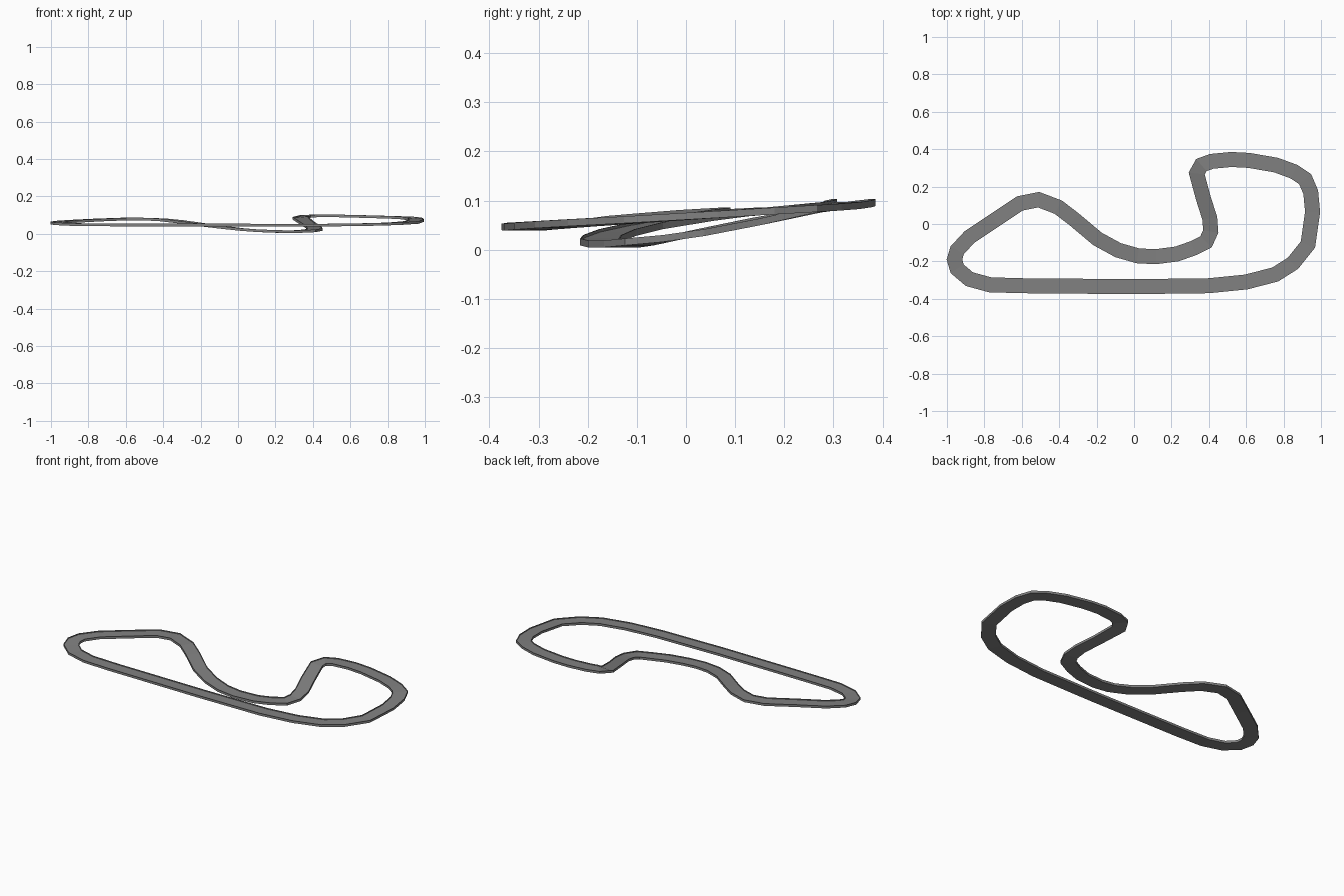
import bpy, bmesh
from mathutils import Vector

# Centre line of the circuit: x, y, z
PATH = [
    (-.51, .13, .08), (-.61, .11, .08), (-.745, .02, .075), (-.88, -.07, .068), (-.945, -.14, .063),
    (-.96, -.19, .059), (-.945, -.24, .055), (-.88, -.295, .051), (-.77, -.325, .049), (-.6, -.33, .048),
    (0, -.335, .048), (.4, -.33, .047), (.6, -.31, .049), (.755, -.27, .052), (.85, -.21, .056),
    (.93, -.11, .062), (.955, .065, .073), (.945, .17, .08), (.915, .24, .085), (.855, .28, .088),
    (.76, .315, .091), (.615, .34, .095), (.52, .345, .097), (.415, .335, .097), (.36, .315, .094),
    (.335, .27, .084), (.37, .14, .058), (.405, .03, .036), (.41, -.04, .024), (.385, -.095, .017),
    (.315, -.13, .013), (.23, -.16, .013), (.115, -.175, .017), (.02, -.17, .024), (-.085, -.14, .036),
    (-.195, -.08, .05), (-.32, .025, .067), (-.405, .09, .076)]
HALF, THICK, WALL = .04, .008, .006

grey = bpy.data.materials.new("asphalt grey")
grey.diffuse_color = (.22, .22, .22, 1)

pts = [Vector(p) for p in PATH]
n = len(pts)
bm = bmesh.new()
rings = []
for i, p in enumerate(pts):
    a = (p - pts[i - 1]).to_2d().normalized()
    b = (pts[(i + 1) % n] - p).to_2d().normalized()
    t = (a + b).normalized()
    s = Vector((-t.y, t.x, 0)) * HALF / max(t.dot(a), .7)
    # channel section: flat road between two low thin walls
    prof = [(-1, -THICK), (1, -THICK), (1, WALL), (.94, WALL), (.94, 0), (-.94, 0), (-.94, WALL), (-1, WALL)]
    rings.append([bm.verts.new(p + s * u + Vector((0, 0, h))) for u, h in prof])
for i in range(n):
    r, q = rings[i], rings[(i + 1) % n]
    for k in range(8):
        m = (k + 1) % 8
        bm.faces.new((r[k], r[m], q[m], q[k]))
bmesh.ops.recalc_face_normals(bm, faces=bm.faces)
me = bpy.data.meshes.new("race_track")
bm.to_mesh(me)
bm.free()
me.materials.append(grey)
bpy.context.collection.objects.link(bpy.data.objects.new("race_track", me))
